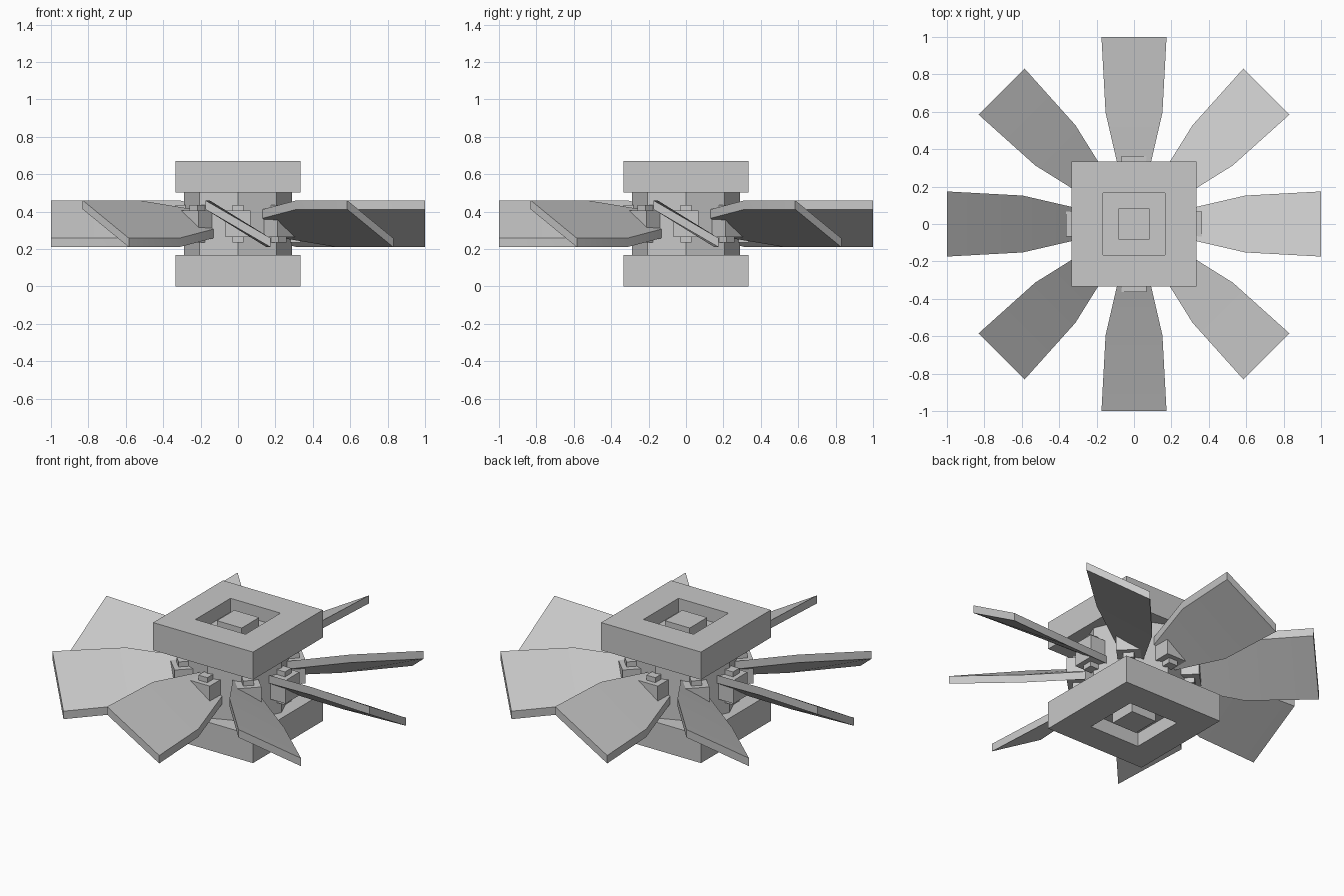
import bpy, bmesh, math
from mathutils import Matrix, Vector

if "Cube" in bpy.data.objects:
    bpy.data.objects.remove(bpy.data.objects["Cube"])

MID = 0.335  # height of the blade plane

grey = bpy.data.materials.new("plain grey")
grey.diffuse_color = (0.58, 0.58, 0.58, 1)
grey.use_nodes = True
grey.node_tree.nodes["Principled BSDF"].inputs["Base Color"].default_value = grey.diffuse_color


def loft(name, rings, angle=0.0):
    """Skin a list of point rings, cap both ends, spin about z."""
    bm = bmesh.new()
    loops = [[bm.verts.new(p) for p in ring] for ring in rings]
    n = len(loops[0])
    for a, b in zip(loops, loops[1:]):
        for i in range(n):
            j = (i + 1) % n
            bm.faces.new((a[i], a[j], b[j], b[i]))
    bm.faces.new(loops[0])
    bm.faces.new(loops[-1])
    bmesh.ops.recalc_face_normals(bm, faces=bm.faces)
    bmesh.ops.rotate(bm, verts=bm.verts, cent=(0, 0, 0),
                     matrix=Matrix.Rotation(angle, 3, 'Z'))
    mesh = bpy.data.meshes.new(name)
    bm.to_mesh(mesh)
    bm.free()
    mesh.materials.append(grey)
    obj = bpy.data.objects.new(name, mesh)
    bpy.context.collection.objects.link(obj)
    return obj


def square(half, z):
    return [Vector((sx * half, sy * half, z))
            for sx, sy in ((-1, -1), (1, -1), (1, 1), (-1, 1))]


def box(name, r0, r1, half_w, half_h, angle):
    """Box lying along the radius, centred on the blade plane."""
    rings = [[(r, s * half_w, MID + t * half_h)
              for s, t in ((-1, -1), (1, -1), (1, 1), (-1, 1))]
             for r in (r0, r1)]
    return loft(name, rings, angle)


# Square end plates with a sunken square and a centre post
profile = [(0.333, 0.167), (0.333, 0.0), (0.167, 0.0),
           (0.167, 0.083), (0.083, 0.083), (0.083, 0.017)]
loft("bottom_plate", [square(h, z) for h, z in profile])
loft("top_plate", [square(h, 2 * MID - z) for h, z in profile])

# Eight-sided hub between the plates
loft("hub", [[(0.29 * math.cos(k * math.pi / 4),
               0.29 * math.sin(k * math.pi / 4), z) for k in range(8)]
             for z in (0.16, 0.51)])

# Eight tilted blades, each with a root block and a pin
stations = [(0.24, 0.07, 0.05), (0.595, 0.152, 0.101), (1.0, 0.174, 0.101)]
T = 0.024  # half thickness, measured vertically
for k in range(8):
    ang = k * math.pi / 4
    blade = loft(f"blade_{k + 1}",
                 [[(r, -w, MID + h + T), (r, w, MID - h + T),
                   (r, w, MID - h - T), (r, -w, MID + h - T)]
                  for r, w, h in stations], ang)
    box(f"root_block_{k + 1}", 0.2, 0.364, 0.066, 0.07, ang)
    box(f"pin_{k + 1}", 0.28, 0.335, 0.03, 0.1, ang)

    # Soft bend along each blade, crisp borders
    bpy.ops.object.select_all(action='DESELECT')
    blade.select_set(True)
    bpy.context.view_layer.objects.active = blade
    bpy.ops.object.shade_smooth_by_angle(angle=math.radians(30))
